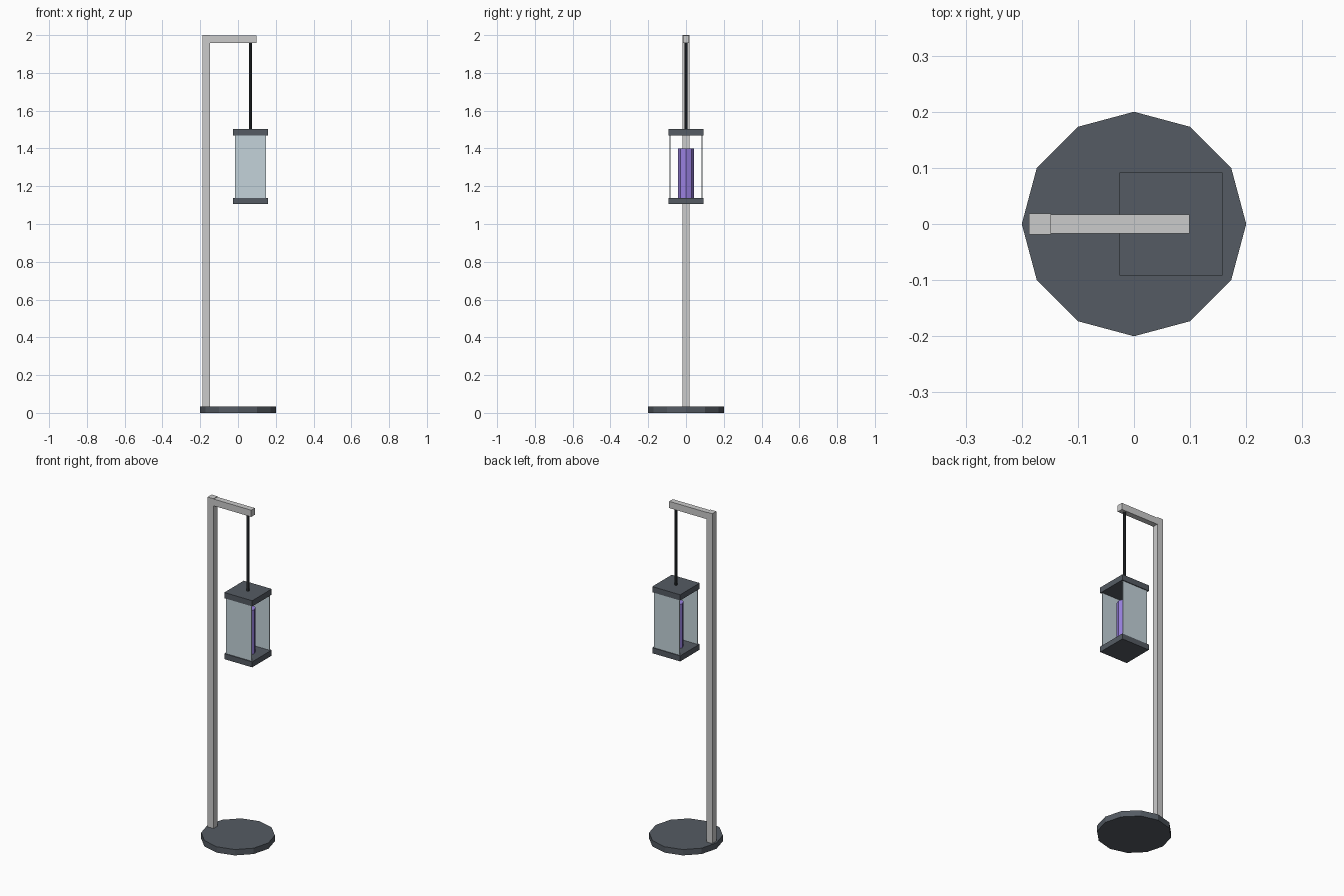
import bpy

if "Cube" in bpy.data.objects:
    bpy.data.objects.remove(bpy.data.objects["Cube"])

def material(name, color):
    m = bpy.data.materials.new(name)
    m.diffuse_color = color
    m.use_nodes = True
    m.node_tree.nodes["Principled BSDF"].inputs["Base Color"].default_value = m.diffuse_color
    return m

dark = material("dark_metal", (0.09, 0.105, 0.125, 1))
black = material("black_metal", (0.03, 0.035, 0.04, 1))
glass = material("glass", (0.55, 0.65, 0.70, 1))
purple = material("purple_glow", (0.32, 0.22, 0.75, 1))

def box(name, x, y, z, mat=None):
    """Box from (min, max) ranges on each axis."""
    r = (x, y, z)
    bpy.ops.mesh.primitive_cube_add(size=1, location=[(a + b) / 2 for a, b in r])
    ob = bpy.context.object
    ob.name = name
    ob.scale = [b - a for a, b in r]
    bpy.ops.object.transform_apply(location=False, rotation=False, scale=True)
    if mat:
        ob.data.materials.append(mat)
    return ob

def cylinder(name, sides, radius, x, z, mat):
    """Flat-sided upright cylinder with a corner on the x axis."""
    bpy.ops.mesh.primitive_cylinder_add(vertices=sides, radius=radius,
                                        depth=z[1] - z[0], location=(x, 0, sum(z) / 2))
    ob = bpy.context.object
    ob.name = name
    ob.data.materials.append(mat)
    return ob

# Stand
cylinder("base", 12, 0.20, 0, (0, 0.035), dark)
box("pole", (-0.187, -0.148), (-0.019, 0.019), (0.035, 2.0))
box("arm", (-0.148, 0.099), (-0.017, 0.017), (1.957, 1.997))

# Hanging lantern
LX = 0.066
cylinder("hanging_rod", 8, 0.008, LX, (1.50, 1.957), black)
for name, z in (("lantern_bottom", (1.105, 1.138)), ("lantern_top", (1.468, 1.502))):
    box(name, (LX - 0.092, LX + 0.092), (-0.092, 0.092), z, dark)
for name, y in (("front_pane", -0.085), ("back_pane", 0.085)):
    box(name, (LX - 0.083, LX + 0.083), (y - 0.002, y + 0.002), (1.138, 1.468), glass)
cylinder("lamp_tube", 8, 0.042, LX, (1.138, 1.40), purple)
